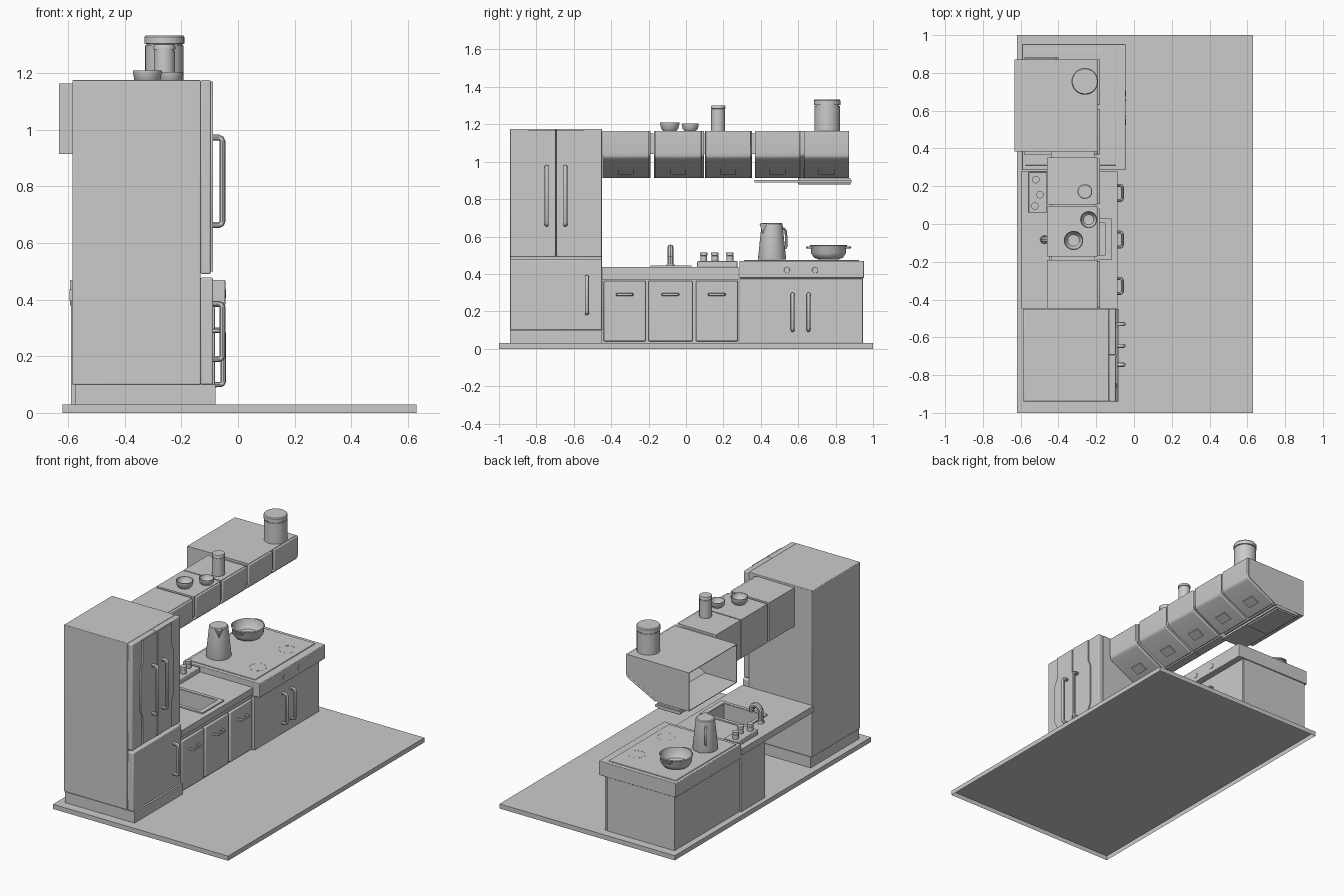
import bpy, bmesh, math
from mathutils import Vector

if "Cube" in bpy.data.objects:
    bpy.data.objects.remove(bpy.data.objects["Cube"])


def smooth(o):
    bpy.ops.object.select_all(action='DESELECT')
    o.select_set(True)
    bpy.context.view_layer.objects.active = o
    bpy.ops.object.shade_smooth_by_angle(angle=math.radians(35))


def finish(name, bm, bevel=0.0):
    bmesh.ops.recalc_face_normals(bm, faces=bm.faces)
    me = bpy.data.meshes.new(name)
    bm.to_mesh(me)
    bm.free()
    o = bpy.data.objects.new(name, me)
    bpy.context.collection.objects.link(o)
    if bevel:
        b = o.modifiers.new("bevel", 'BEVEL')
        b.width, b.segments, b.limit_method = bevel, 3, 'ANGLE'
    smooth(o)
    return o


def prism(name, pts, a, b, axis='y', bevel=0.0):
    """Extrude a closed profile: (x, z) points along y, or (y, z) points along x."""
    bm = bmesh.new()
    place = (lambda p, t: (p[0], t, p[1])) if axis == 'y' else (lambda p, t: (t, p[0], p[1]))
    r0 = [bm.verts.new(place(p, a)) for p in pts]
    r1 = [bm.verts.new(place(p, b)) for p in pts]
    bm.faces.new(r0)
    bm.faces.new(r1)
    for i in range(len(pts)):
        j = (i + 1) % len(pts)
        bm.faces.new((r0[i], r0[j], r1[j], r1[i]))
    return finish(name, bm, bevel)


def box(name, x, y, z, bevel=0.0):
    return prism(name, [(x[0], z[0]), (x[1], z[0]), (x[1], z[1]), (x[0], z[1])], *y, bevel=bevel)


def remove_side(o, direction):
    """Leave a mesh open on the side facing the given direction."""
    bm = bmesh.new()
    bm.from_mesh(o.data)
    d = Vector(direction)
    bmesh.ops.delete(bm, geom=[f for f in bm.faces if f.normal.dot(d) > .95], context='FACES_ONLY')
    bm.to_mesh(o.data)
    bm.free()


def lathe(name, prof, loc, n=32, along_x=False):
    """Spin (radius, height) points around the vertical axis, or around x."""
    bm = bmesh.new()
    vs = [bm.verts.new((r, 0, z)) for r, z in prof]
    es = [bm.edges.new(p) for p in zip(vs, vs[1:])]
    bmesh.ops.spin(bm, geom=vs + es, cent=(0, 0, 0), axis=(0, 0, 1),
                   angle=math.tau, steps=n, use_duplicate=False)
    bmesh.ops.remove_doubles(bm, verts=bm.verts, dist=1e-5)
    for v in bm.verts:
        if along_x:
            v.co = Vector((v.co.z, v.co.x, v.co.y))
        v.co += Vector(loc)
    return finish(name, bm)


def tube(name, pts, r):
    cu = bpy.data.curves.new(name, 'CURVE')
    cu.dimensions, cu.bevel_depth, cu.bevel_resolution, cu.use_fill_caps = '3D', r, 3, True
    sp = cu.splines.new('POLY')
    sp.points.add(len(pts) - 1)
    for p, q in zip(sp.points, pts):
        p.co = (*q, 1)
    o = bpy.data.objects.new(name, cu)
    bpy.context.collection.objects.link(o)
    bpy.ops.object.select_all(action='DESELECT')
    o.select_set(True)
    bpy.context.view_layer.objects.active = o
    bpy.ops.object.convert(target='MESH')
    smooth(bpy.context.object)


def pull(name, a, b, out, r):
    """Bar handle between points a and b, standing off by vector out, rounded corners."""
    a, b, out = Vector(a), Vector(b), Vector(out)
    d = (b - a).normalized() * out.length * 0.35
    tube(name, [a, a + out * .65, a + out * .9 + d * .3, a + out + d,
                b + out - d, b + out * .9 - d * .3, b + out * .65, b], r)


# floor, a tray that is open underneath
remove_side(box("floor", (-.62, .63), (-1, 1), (0, .03)), (0, 0, -1))

# fridge
box("fridge_base", (-.575, -.08), (-.94, -.45), (.03, .1))
box("fridge_body", (-.585, -.132), (-.94, -.45), (.1, 1.175), .004)
box("fridge_lower_door", (-.132, -.088), (-.94, -.45), (.1, .478), .006)
for s, side in ((-1, "left"), (1, "right")):
    c = -.695
    box(f"fridge_{side}_door", (-.132, -.096), sorted((c + s * .001, c + s * .245)), (.49, 1.175), .006)
    edge = [(.15, .5), (.15, .68), (.17, .72), (.17, .98), (.15, 1.02), (.15, 1.17), (.003, 1.17), (.003, .5)]
    prism(f"fridge_{side}_panel", [(c + s * u, v) for u, v in edge], -.1, -.088, 'x')
    pull(f"fridge_{side}_handle", (-.092, c + s * .05, .663), (-.092, c + s * .05, .972), (.037, 0, 0), .011)
pull("fridge_lower_handle", (-.09, -.53, .19), (-.09, -.53, .385), (.035, 0, 0), .011)

# sink unit: counter with a cut-out, front doors, and one closed carcass
counter = box("counter", (-.595, -.088), (-.448, .28), (.395, .436))
cutter = box("sink_cutter", (-.43, -.15), (-.17, .01), (.3, .5))
m = counter.modifiers.new("cut", 'BOOLEAN')
m.object, m.solver = cutter, 'EXACT'
bpy.context.view_layer.objects.active = counter
bpy.ops.object.modifier_apply(modifier="cut")
bpy.data.objects.remove(cutter)
counter.data.shade_flat()
basin = box("sink_basin", (-.43, -.15), (-.17, .01), (.335, .44))
remove_side(basin, (0, 0, 1))
basin.modifiers.new("wall", 'SOLIDIFY').thickness = .005
for y in ((-.19, -.168), (.008, .03)):
    box("sink_rim_side", (-.45, -.12), y, (.434, .444))
for x in ((-.45, -.428), (-.152, -.12)):
    box("sink_rim_end", x, (-.168, .008), (.434, .444))
box("sink_cabinet", (-.59, -.11), (.04, .28), (.03, .395))
box("sink_front_frame", (-.125, -.108), (-.448, .28), (.03, .395))
box("counter_apron", (-.108, -.095), (-.448, .28), (.37, .396))
for i, y in enumerate((-.328, -.083, .165)):
    w = (.112, .118, .112)[i]
    box(f"sink_door_{i + 1}", (-.112, -.09), (y - w, y + w), (.04, .363), .006)
    pull(f"sink_handle_{i + 1}", (-.092, y - .04, .29), (-.092, y + .04, .29), (.03, 0, 0), .008)

# tap
lathe("tap_base", [(0, 0), (.022, 0), (.02, .015), (0, .015)], (-.475, -.083, .436), 20)
arch = [(-.443 + .032 * math.cos(math.pi * (1 - t / 8)), -.083, .508 + .032 * math.sin(math.pi * t / 8))
        for t in range(9)]
tube("tap_spout", [(-.475, -.083, .44)] + arch + [(-.411, -.083, .492)], .017)

# spice tray and jars
box("spice_tray", (-.558, -.462), (.06, .275), (.436, .468), .004)
for i, (x, y) in enumerate(((-.52, .235), (-.498, .155), (-.525, .095))):
    lathe(f"spice_jar_{i + 1}", [(0, 0), (.018, 0), (.018, .028), (.016, .03), (.02, .031), (.02, .047), (0, .047)],
          (x, y, .467), 20)

# stove
box("stove_cabinet", (-.58, -.1), (.285, .945), (.03, .385))
box("stove_front", (-.1, -.082), (.285, .945), (.03, .375), .003)
box("stove_top", (-.593, -.045), (.285, .952), (.378, .47), .004)
box("cooktop", (-.575, -.095), (.31, .925), (.468, .475), .003)
for y in (.57, .655):
    pull("stove_handle", (-.082, y, .1), (-.082, y, .292), (.03, 0, 0), .01)
for y in (.54, .69):
    lathe("stove_knob", [(0, 0), (.017, 0), (.015, .003), (0, .003)], (-.046, y, .42), 20, True)
for x in (-.18, -.46):
    for y in (.46, .76):
        lathe("burner_ring", [(.049, 0), (.049, .001), (.052, .001), (.052, 0)], (x, y, .4745), 32)

# jug with spout and handle on the diagonal
o = Vector((-.46, .46, .476))
lathe("jug", [(0, 0), (.073, 0), (.075, .006), (.056, .192), (.05, .197), (0, .197)], o)
d = Vector((-.6, .8, 0))
n = Vector((.8, .6, 0))
bm = bmesh.new()
tip = bm.verts.new(o - d * .084 + Vector((0, 0, .192)))
low = bm.verts.new(o - d * .058 + Vector((0, 0, .13)))
l, r = [bm.verts.new(o - d * .045 + n * s + Vector((0, 0, .194))) for s in (-.03, .03)]
for f in ((tip, low, l), (tip, r, low), (tip, l, r), (l, low, r)):
    bm.faces.new(f)
finish("jug_spout", bm)
tube("jug_handle", [o + d * a + Vector((0, 0, z)) for a, z in
                    ((.055, .165), (.08, .165), (.092, .152), (.097, .075), (.09, .062), (.066, .062))], .007)

# cooking pot with two side handles
px, py = -.463, .762
lathe("pot", [(0, 0), (.05, 0), (.078, .012), (.093, .035), (.095, .068), (.1, .076), (.094, .08),
              (.088, .045), (.07, .02), (0, .01)], (px, py, .476))
for s in (-1, 1):
    tube("pot_handle", [(px + a, py + s * b, .542) for a, b in
                        ((-.03, .088), (-.028, .108), (-.015, .116), (.015, .116), (.028, .108), (.03, .088))], .006)

# wall cabinets: sloping fronts, shallow closed bodies and one deep open-backed body
outer = [(-.18, 1.165), (-.18, 1.045), (-.184, 1.025), (-.197, 1.011), (-.388, .911)]
inner = [(-.194, 1.165), (-.194, 1.047), (-.197, 1.034), (-.204, 1.026), (-.395, .923)]
backs = ((-.46, -.447, -.19), (-.46, -.172, .095), (-.46, .102, .352), (-.632, .385, .872))
for i, (back, y0, y1) in enumerate(backs):
    body = prism(f"wall_cabinet_{i + 1}", [(back, 1.163)] + inner + [(-.405, .914), (back, .914)], y0, y1)
    if back < -.5:
        remove_side(body, (-1, 0, 0))
        body.modifiers.new("wall", 'SOLIDIFY').thickness = .006
box("wall_cabinet_joiner", (-.44, -.21), (-.19, .4), (1.04, 1.15))
for i, (y0, y1) in enumerate(((-.446, -.197), (-.167, .082), (.105, .347), (.368, .61), (.63, .872))):
    prism(f"wall_door_{i + 1}", outer + inner[::-1], y0, y1, bevel=.005)
    y = (y0 + y1) / 2
    prism(f"wall_door_pull_{i + 1}", [(-.285, .965), (-.281, .958), (-.333, .931), (-.337, .938)],
          y - .042, y + .042)

# extractor below the deep cabinet
box("extractor_plate", (-.58, -.4), (.365, .885), (.888, .903))
box("extractor_body", (-.57, -.41), (.6, .88), (.878, .914), .004)

# things standing on the wall cabinets
for name, x, y, r, h, lid in (("large_canister", -.26, .755, .068, .17, .035), ("small_canister", -.26, .172, .037, .137, .022)):
    lathe(name, [(0, 0), (r, 0), (r, h - lid), (r * .94, h - lid), (r * .94, h - lid + .005), (r * 1.04, h - lid + .006),
                 (r * 1.04, h - .006), (r * .97, h), (0, h)], (x, y, 1.163))
for name, x, y, r in (("large_bowl", -.32, -.087, .051), ("small_bowl", -.24, .023, .045)):
    lathe(name, [(0, 0), (r * .65, 0), (r * .92, r * .3), (r * .96, r * .6), (r, r * .7), (r, r * .9), (r * .92, r * .9),
                 (r * .87, r * .5), (r * .6, r * .2), (0, r * .15)], (x, y, 1.163))
